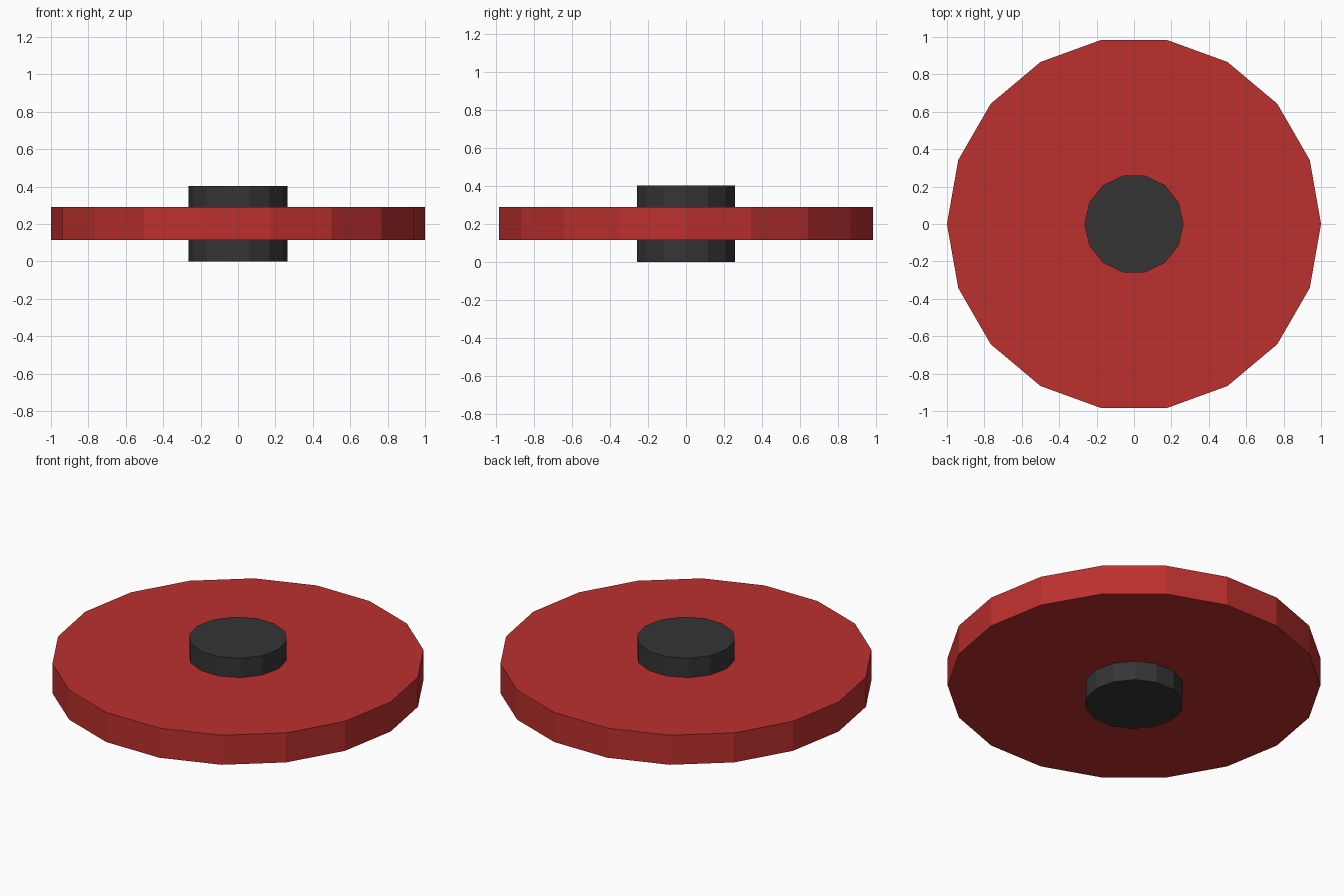
import bpy, bmesh
from math import cos, sin, tau

if "Cube" in bpy.data.objects:
    bpy.data.objects.remove(bpy.data.objects["Cube"])


def material(name, color):
    mat = bpy.data.materials.new(name)
    mat.diffuse_color = (*color, 1)
    mat.use_nodes = True
    mat.node_tree.nodes["Principled BSDF"].inputs["Base Color"].default_value = mat.diffuse_color
    return mat


def prism(name, sides, radius, z0, z1, mat):
    """Flat-sided disc with a corner on the +x axis."""
    bm = bmesh.new()
    ring = [bm.verts.new((radius * cos(tau * i / sides), radius * sin(tau * i / sides), z0))
            for i in range(sides)]
    base = bm.faces.new(ring)
    top = bmesh.ops.extrude_face_region(bm, geom=[base], use_keep_orig=True)["geom"]
    bmesh.ops.translate(bm, vec=(0, 0, z1 - z0),
                        verts=[v for v in top if isinstance(v, bmesh.types.BMVert)])
    bmesh.ops.recalc_face_normals(bm, faces=bm.faces)
    mesh = bpy.data.meshes.new(name)
    bm.to_mesh(mesh)
    bm.free()
    mesh.materials.append(mat)
    obj = bpy.data.objects.new(name, mesh)
    bpy.context.collection.objects.link(obj)
    return obj


# Wide red disc
prism("disc", 18, 1.0, 0.115, 0.29, material("red", (0.5, 0.03, 0.027)))
# Dark hub running through the disc
prism("hub", 14, 0.265, 0.0, 0.404, material("dark_grey", (0.035, 0.035, 0.035)))
